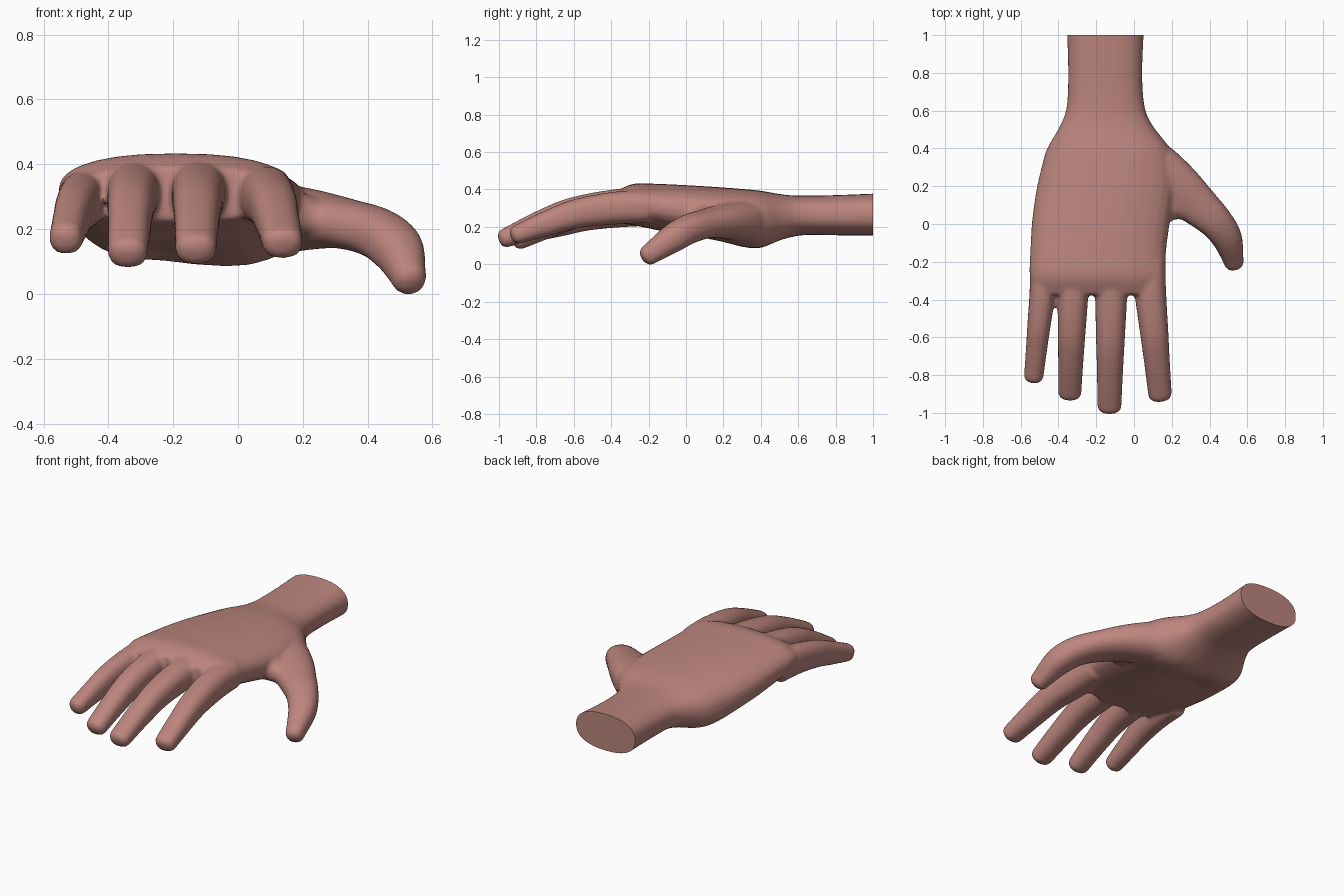
import bpy, bmesh, math
from mathutils import Vector

if "Cube" in bpy.data.objects:
    bpy.data.objects.remove(bpy.data.objects["Cube"])

SIDES = 28
bm = bmesh.new()


def spline(keys, steps=6):
    """Catmull-Rom through tuples of equal length."""
    out = []
    for i in range(len(keys) - 1):
        p = [keys[max(0, min(len(keys) - 1, i + k))] for k in (-1, 0, 1, 2)]
        for s in range(steps):
            t = s / steps
            out.append(tuple(
                0.5 * (2 * b + (c - a) * t + (2 * a - 5 * b + 4 * c - d) * t * t
                       + (3 * b - a - 3 * c + d) * t ** 3)
                for a, b, c, d in zip(*p)))
    return out + [tuple(keys[-1])]


def loft(keys, power=2.4, upright=False, tip=0.0):
    """Keys are (x, y, z, half width, half height); tip = length of rounded end."""
    rows = spline(keys)
    secs = []
    for i, r in enumerate(rows):
        t = Vector(rows[min(i + 1, len(rows) - 1)][:3]) - Vector(rows[max(i - 1, 0)][:3])
        t = Vector((0, -1, 0)) if upright else t.normalized()
        secs.append((Vector(r[:3]), t, r[3], r[4]))
    if tip:
        c, t, w, h = secs[-1]
        for a in (0.35, 0.65, 0.85, 0.97):
            k = (1 - a ** 2.5) ** (1 / 2.5)
            secs.append((c + t * tip * a, t, w * k, h * k))
    rings = []
    for c, t, w, h in secs:
        side = t.cross(Vector((0, 0, 1))).normalized()
        up = side.cross(t)
        ring = []
        for k in range(SIDES):
            a = 2 * math.pi * k / SIDES
            u = math.copysign(abs(math.cos(a)) ** (2 / power), math.cos(a))
            v = math.copysign(abs(math.sin(a)) ** (2 / power), math.sin(a))
            co = c + side * u * w + up * v * h
            if upright and v < 0:   # hollow of the palm, between the two pads
                pad = max(0, 1 - abs(c.y - 0.25) / 0.32)
                co.z -= v * pad * 0.04 * max(0, 1 - abs(co.x + 0.24) / 0.26)
            ring.append(bm.verts.new(co))
        rings.append(ring)
    for A, B in zip(rings, rings[1:]):
        for k in range(SIDES):
            n = (k + 1) % SIDES
            bm.faces.new((A[k], A[n], B[n], B[k]))
    bm.faces.new(rings[0])
    bm.faces.new(rings[-1])


# wrist and palm: (y, left, right, bottom, top)
palm = [(1.05, -0.356, 0.054, 0.153, 0.38), (0.8, -0.349, 0.044, 0.155, 0.37),
        (0.62, -0.357, 0.057, 0.155, 0.367), (0.52, -0.392, 0.1, 0.13, 0.373),
        (0.4, -0.46, 0.19, 0.08, 0.393), (0.3, -0.49, 0.215, 0.083, 0.403),
        (0.18, -0.517, 0.215, 0.113, 0.412), (0.02, -0.54, 0.192, 0.147, 0.422),
        (-0.15, -0.55, 0.17, 0.182, 0.43), (-0.28, -0.553, 0.169, 0.208, 0.43),
        (-0.375, -0.525, 0.15, 0.222, 0.39)]
loft([((l + r) / 2, y, (b + t) / 2, (r - l) / 2, (t - b) / 2)
      for y, l, r, b, t in palm], 2.4, True)

# fingers: base x, tip x, tip y, base z, mid z, tip z, base half width, tip half width
for bx, tx, ty, bz, mz, tz, bw, tw in [
        (-0.485, -0.53, -0.842, 0.285, 0.25, 0.17, 0.068, 0.052),
        (-0.323, -0.34, -0.932, 0.312, 0.267, 0.128, 0.081, 0.062),
        (-0.121, -0.13, -1.004, 0.315, 0.272, 0.138, 0.085, 0.064),
        (0.087, 0.137, -0.94, 0.302, 0.265, 0.157, 0.083, 0.063)]:
    by, ey = -0.36, ty + 0.045

    def key(f, z, w, h):
        return (bx + (tx - bx) * f, by + (ey - by) * f, z, w, h)
    loft([(bx, -0.2, bz + 0.005, bw * 0.95, 0.085), key(0, bz, bw, 0.088),
          key(0.4, mz + 0.008, bw * 0.6 + tw * 0.4, 0.079),
          key(0.7, mz * 0.6 + tz * 0.4, bw * 0.25 + tw * 0.75, 0.068),
          key(1, tz + 0.005, tw, 0.052)], 2.4, tip=0.045)

# thumb
loft([(-0.03, 0.37, 0.24, 0.12, 0.12), (0.085, 0.31, 0.232, 0.14, 0.115),
      (0.21, 0.215, 0.23, 0.13, 0.095), (0.325, 0.11, 0.217, 0.112, 0.078),
      (0.428, 0.015, 0.188, 0.092, 0.077), (0.492, -0.075, 0.136, 0.08, 0.075),
      (0.525, -0.188, 0.058, 0.055, 0.057)], 2.3, tip=0.057)
# web between thumb and palm
loft([(0.08, 0.11, 0.26, 0.12, 0.08), (0.16, 0.105, 0.25, 0.1, 0.07),
      (0.23, 0.11, 0.235, 0.085, 0.062), (0.33, 0.1, 0.215, 0.09, 0.05)], 2.2)

bmesh.ops.recalc_face_normals(bm, faces=bm.faces)
mesh = bpy.data.meshes.new("hand")
bm.to_mesh(mesh)
bm.free()
hand = bpy.data.objects.new("hand", mesh)
bpy.context.collection.objects.link(hand)

skin = bpy.data.materials.new("skin")
skin.diffuse_color = (0.50, 0.235, 0.205, 1)
skin.use_nodes = True
skin.node_tree.nodes["Principled BSDF"].inputs["Base Color"].default_value = skin.diffuse_color
mesh.materials.append(skin)

# fuse parts into one skin, then soften the seams
fuse = hand.modifiers.new("fuse", 'REMESH')
fuse.mode = 'VOXEL'
fuse.voxel_size = 0.01
soft = hand.modifiers.new("soften", 'SMOOTH')
soft.factor = 0.5
soft.iterations = 10
bpy.context.view_layer.objects.active = hand
hand.select_set(True)
for m in ("fuse", "soften"):
    bpy.ops.object.modifier_apply(modifier=m)

# cut the wrist off flat and cap it
bm = bmesh.new()
bm.from_mesh(hand.data)
cut = bmesh.ops.bisect_plane(bm, geom=bm.verts[:] + bm.edges[:] + bm.faces[:],
                             plane_co=(0, 1, 0), plane_no=(0, 1, 0), clear_outer=True)
rim = [e for e in cut["geom_cut"] if isinstance(e, bmesh.types.BMEdge)]
bmesh.ops.holes_fill(bm, edges=rim, sides=0)
bmesh.ops.recalc_face_normals(bm, faces=bm.faces)
bm.to_mesh(hand.data)
bm.free()
bpy.ops.object.shade_smooth_by_angle(angle=math.radians(45))
